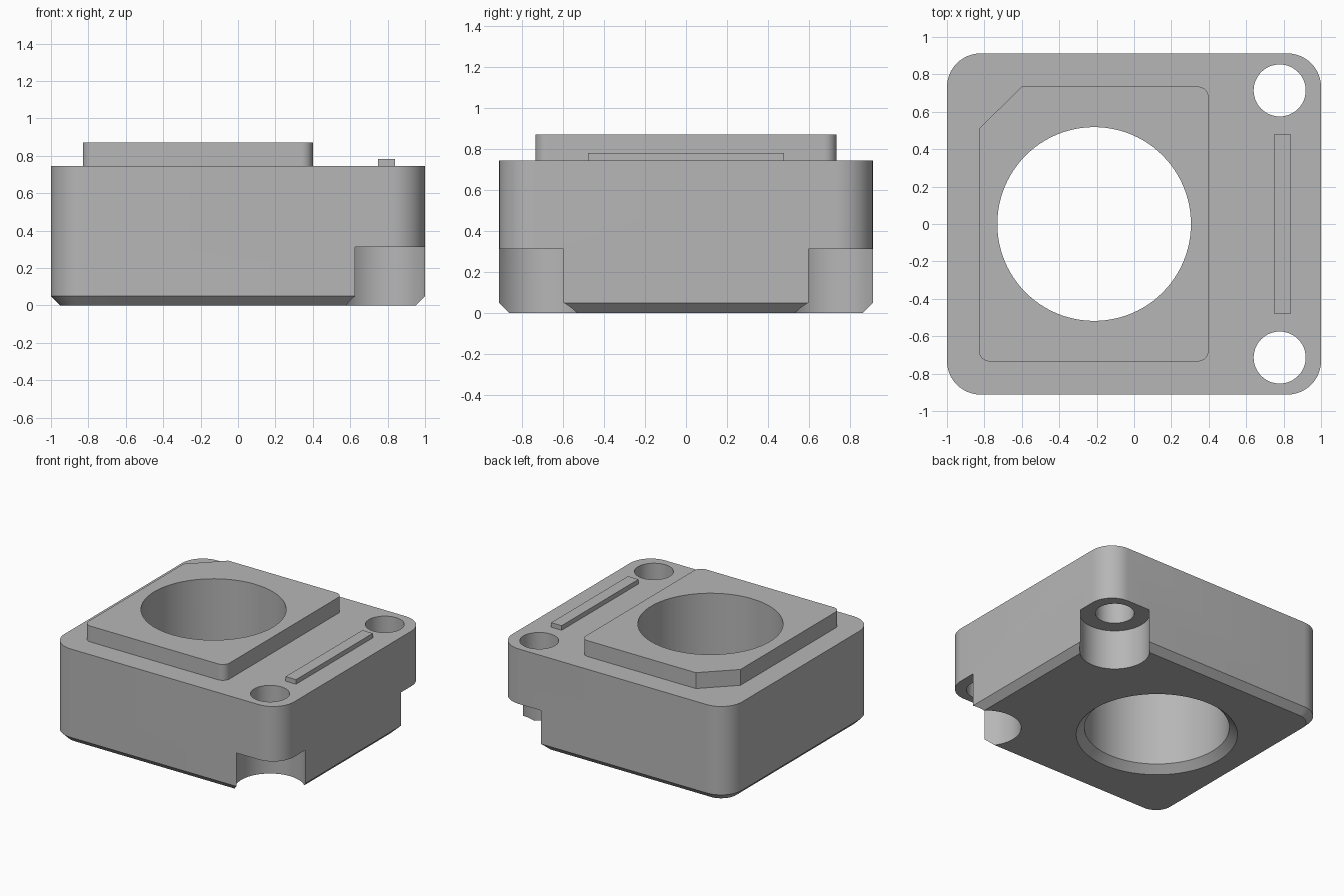
import bpy, bmesh, math
from mathutils import Vector

if "Cube" in bpy.data.objects:
    bpy.data.objects.remove(bpy.data.objects["Cube"])

grey = bpy.data.materials.new("light_grey")
grey.diffuse_color = (0.47, 0.47, 0.47, 1)
grey.use_nodes = True
grey.node_tree.nodes["Principled BSDF"].inputs["Base Color"].default_value = grey.diffuse_color


def outline(corners, steps=12):
    """Closed 2D outline from (x, y, radius); rounded corners are right angles."""
    pts = []
    for i, (x, y, r) in enumerate(corners):
        p = Vector((x, y))
        if r == 0:
            pts.append(p)
            continue
        d1 = (Vector(corners[i - 1][:2]) - p).normalized()
        d2 = (Vector(corners[(i + 1) % len(corners)][:2]) - p).normalized()
        for k in range(steps + 1):
            t = math.pi / 2 * k / steps
            pts.append(p + r * (d1 + d2) - r * (d2 * math.cos(t) + d1 * math.sin(t)))
    return pts


def rect(hx, hy, r):
    return outline([(-hx, -hy, r), (hx, -hy, r), (hx, hy, r), (-hx, hy, r)])


def circle(x, y, r, n=96):
    return [Vector((x + r * math.cos(2 * math.pi * k / n),
                    y + r * math.sin(2 * math.pi * k / n))) for k in range(n)]


def loft(name, rings):
    """Solid from a stack of (z, outline) rings, bottom to top."""
    bm = bmesh.new()
    loops = [[bm.verts.new((p.x, p.y, z)) for p in pts] for z, pts in rings]
    for a, b in zip(loops, loops[1:]):
        for i in range(len(a)):
            j = (i + 1) % len(a)
            bm.faces.new((a[i], a[j], b[j], b[i]))
    bm.faces.new(loops[0][::-1])
    bm.faces.new(loops[-1])
    bmesh.ops.recalc_face_normals(bm, faces=bm.faces)
    me = bpy.data.meshes.new(name)
    bm.to_mesh(me)
    bm.free()
    me.materials.append(grey)
    ob = bpy.data.objects.new(name, me)
    bpy.context.collection.objects.link(ob)
    return ob


def combine(target, tool, operation):
    """Apply a boolean and remove the tool."""
    bpy.context.view_layer.objects.active = target
    mod = target.modifiers.new("cut", 'BOOLEAN')
    mod.operation, mod.solver, mod.object = operation, 'EXACT', tool
    bpy.ops.object.modifier_apply(modifier=mod.name)
    bpy.data.objects.remove(tool)


# Main block with rounded corners and chamfered bottom edge
body = loft("housing_block", [(0, rect(0.95, 0.862, 0.13)),
                              (0.05, rect(1, 0.912, 0.18)),
                              (0.746, rect(1, 0.912, 0.18))])

# Raised pad with one clipped corner, and the thin rib beside it
pad = outline([(-0.83, -0.735, 0.06), (0.40, -0.735, 0.06), (0.40, 0.735, 0.06),
               (-0.60, 0.735, 0), (-0.83, 0.508, 0)])
combine(body, loft("raised_pad", [(0.5, pad), (0.871, pad)]), 'UNION')
rib = outline([(0.749, -0.478, 0), (0.84, -0.478, 0), (0.84, 0.478, 0), (0.749, 0.478, 0)])
combine(body, loft("rib", [(0.5, rib), (0.782, rib)]), 'UNION')

# Large bore with chamfered lower rim
combine(body, loft("bore", [(-0.055, circle(-0.213, 0, 0.634)),
                            (0.055, circle(-0.213, 0, 0.518)),
                            (1.2, circle(-0.213, 0, 0.518))]), 'DIFFERENCE')

# Screw holes with pockets open at the right-hand corners
for y in (-0.714, 0.714):
    for name, r, z0, z1 in (("pocket", 0.25, -0.2, 0.313), ("screw_hole", 0.139, 0.2, 1.2)):
        c = circle(0.779, y, r)
        combine(body, loft(name, [(z0, c), (z1, c)]), 'DIFFERENCE')

# Smooth curved walls, sharp edges
bpy.ops.object.select_all(action='DESELECT')
body.select_set(True)
bpy.context.view_layer.objects.active = body
bpy.ops.object.shade_smooth_by_angle(angle=math.radians(30))
